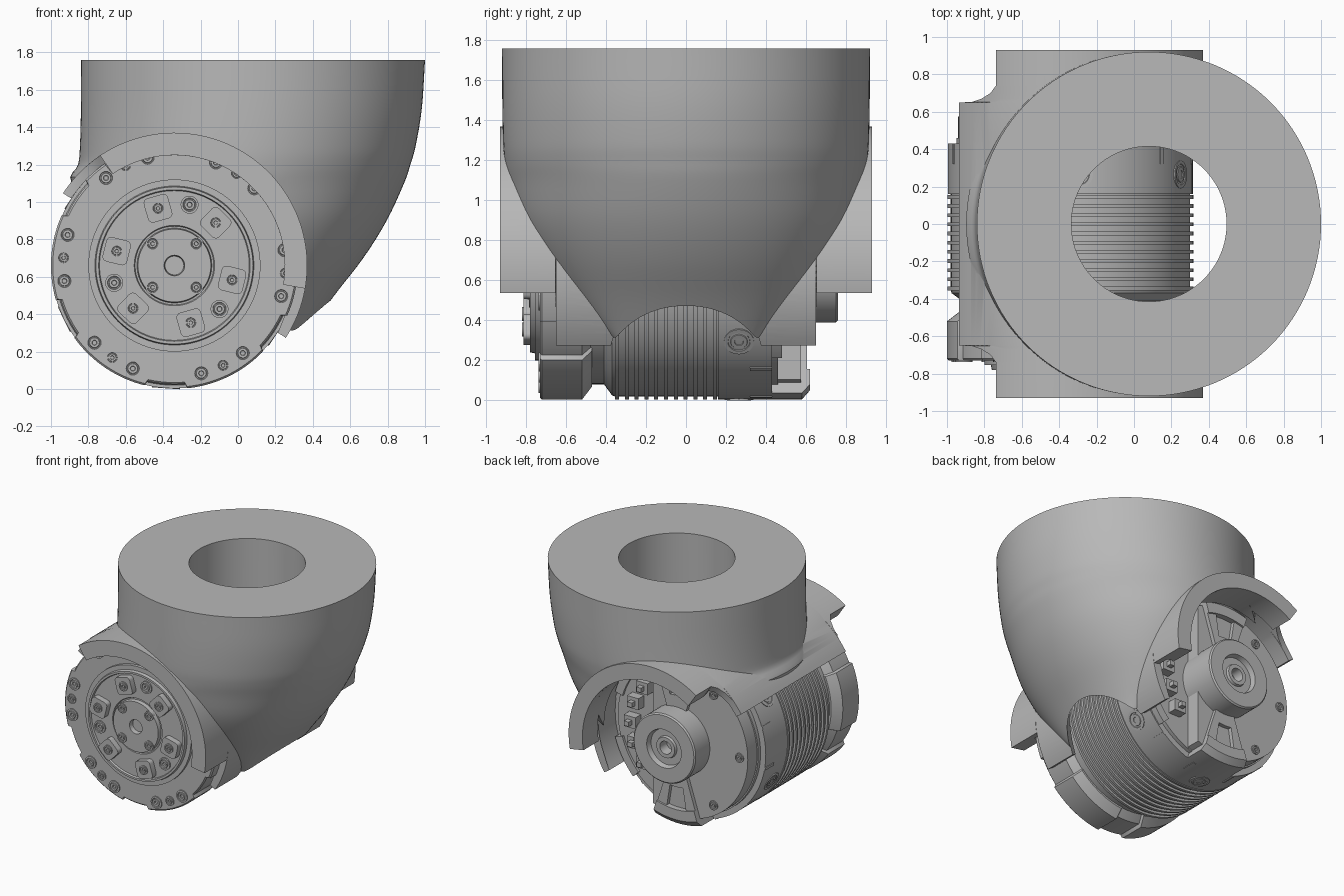
import bpy, bmesh
from math import sin, cos, pi, radians
from mathutils import Matrix, Vector

cube = bpy.data.objects.get("Cube")
if cube:
    bpy.data.objects.remove(cube)

AXIS = Matrix.Translation((-0.34, 0, 0.66))   # motor axis runs along y
TILT = 57                                     # direction the sleeve faces, degrees


def material(name, rgb):
    m = bpy.data.materials.new(name)
    m.use_nodes = True
    m.diffuse_color = (*rgb, 1)
    m.node_tree.nodes["Principled BSDF"].inputs["Base Color"].default_value = (*rgb, 1)
    return m


GREY = material("plain grey", (0.48, 0.48, 0.48))


def shade(mesh, angle=32):
    mesh.shade_smooth()
    mesh.set_sharp_from_angle(angle=radians(angle))


def loft(name, rings, matrix=AXIS):
    """Skin a list of equal-length point rings into a solid."""
    bm = bmesh.new()
    rows = [[bm.verts.new(p) for p in ring] for ring in rings]
    n = len(rows[0])
    for a, b in zip(rows, rows[1:]):
        for i in range(n):
            j = (i + 1) % n
            bm.faces.new((a[i], a[j], b[j], b[i]))
    bm.faces.new(rows[0])
    bm.faces.new(rows[-1])
    bmesh.ops.remove_doubles(bm, verts=bm.verts, dist=1e-5)
    bmesh.ops.recalc_face_normals(bm, faces=bm.faces)
    mesh = bpy.data.meshes.new(name)
    bm.to_mesh(mesh)
    bm.free()
    mesh.transform(matrix)
    mesh.materials.append(GREY)
    shade(mesh)
    obj = bpy.data.objects.new(name, mesh)
    bpy.context.collection.objects.link(obj)
    return obj


def polar(r, deg, y=0.0):
    return Vector((r * cos(radians(deg)), y, r * sin(radians(deg))))


def lathe(name, profile, matrix=AXIS, n=96):
    """Turn (radius, y) points about the y axis."""
    rings = [[polar(max(r, 1e-4), 360 * i / n, y) for i in range(n)] for r, y in profile]
    return loft(name, rings, matrix)


def prism(name, outline, y0, y1, matrix=AXIS):
    return loft(name, [[Vector((p.x, y, p.z)) for p in outline] for y in (y0, y1)], matrix)


def arc(r, a0, a1, n=24):
    return [polar(r, a0 + (a1 - a0) * i / n) for i in range(n + 1)]


def sector(name, r0, r1, a0, a1, y0, y1):
    return prism(name, arc(r0, a0, a1) + arc(r1, a1, a0), y0, y1)


def boolean(obj, cutter, mode):
    mod = obj.modifiers.new(mode, "BOOLEAN")
    mod.operation, mod.object, mod.solver = mode, cutter, "EXACT"
    dg = bpy.context.evaluated_depsgraph_get()
    mesh = bpy.data.meshes.new_from_object(obj.evaluated_get(dg))
    obj.modifiers.clear()
    obj.data = mesh
    bpy.data.objects.remove(cutter)


def spline(rows, steps=4):
    """Catmull-Rom through rows of numbers."""
    pts = [Vector(r) for r in rows]
    pts = [2 * pts[0] - pts[1]] + pts + [2 * pts[-1] - pts[-2]]
    out = []
    for a, b, c, d in zip(pts, pts[1:], pts[2:], pts[3:]):
        for k in range(steps):
            t = k / steps
            out.append(b + 0.5 * t * (c - a + t * (2 * a - 5 * b + 4 * c - d + t * (3 * (b - c) + d - a))))
    return out + [pts[-2]]


# Housing: stacked ellipses (z, left x, right x, half depth)
slices = [(1.76, -0.84, 1.0, 0.92), (1.5, -0.84, 0.983, 0.919), (1.3, -0.845, 0.95, 0.915),
          (1.2, -0.855, 0.922, 0.908), (1.1, -0.89, 0.888, 0.895), (0.9, -0.69, 0.795, 0.835),
          (0.7, -0.4, 0.67, 0.715), (0.5, -0.1, 0.515, 0.555), (0.3, 0.18, 0.37, 0.35)]
rings = []
for z, lo, hi, w in spline(slices):
    rings.append([Vector(((lo + hi) / 2 + (hi - lo) / 2 * cos(t), w * sin(t), z))
                  for t in (2 * pi * i / 128 for i in range(128))])
housing = loft("housing", rings, Matrix())
bore = [(0, -1.2), (0.59, -1.2), (0.59, -0.74), (0.665, -0.74),
        (0.665, 0.66), (0.59, 0.66), (0.59, 1.2), (0, 1.2)]
boolean(housing, lathe("bore_cutter", bore), "DIFFERENCE")

# Sleeve: half shell with shorter lips; rows are (y, right half angle, left half angle, inner radius)
near = [(0.65, 90, 90, 0.66), (0.652, 67, 81, 0.66), (0.67, 67, 75, 0.66), (0.7, 67, 70, 0.66),
        (0.735, 67, 67.5, 0.66), (0.74, 67, 67, 0.59), (0.93, 67, 67, 0.59)]
stations = [(-y, h, g, r) for y, h, g, r in reversed(near)] + near
sleeve = loft("sleeve", [[p + Vector((0, y, 0)) for p in
                          arc(0.71, TILT - h, TILT + g, 64) + arc(r, TILT + g, TILT - h, 64)]
                         for y, h, g, r in stations])
boolean(housing, sleeve, "UNION")
hole = lathe("hole_cutter", [(0, -3), (0.415, -3), (0.415, 3), (0, 3)],
             Matrix.Translation((0.08, 0, 0)) @ Matrix.Rotation(pi / 2, 4, "X"))
boolean(housing, hole, "DIFFERENCE")
shade(housing.data)

# Motor barrel with cooling fins, neck towards the front flange
barrel = [(0, -0.55), (0.58, -0.55), (0.58, -0.41), (0.635, -0.37)]
for i in range(11):
    y = -0.345 + i * 0.049
    barrel += [(0.64, y - 0.01), (0.657, y - 0.01), (0.657, y + 0.01), (0.64, y + 0.01)]
barrel += [(0.64, 0.16), (0.655, 0.16), (0.655, 0.43), (0.61, 0.43), (0.61, 0.46), (0, 0.46)]
lathe("motor_barrel", barrel)


# Front flange with six shallow rim notches
def rim(scale):
    return [polar((0.635 if abs((a / 2 - 26 + 30) % 60 - 30) < 9.5 else 0.66) * scale, a / 2)
            for a in range(0, 720, 2)]


loft("front_flange", [[p + Vector((0, y, 0)) for p in rim(s)]
                      for y, s in ((-0.73, 0.985), (-0.72, 1), (-0.52, 1), (-0.47, 0.9))])

# Output disc: stepped rings around a small centre hole
lathe("output_disc", [(0, -0.7), (0.46, -0.7), (0.46, -0.755), (0.425, -0.755), (0.42, -0.78),
                      (0.405, -0.78), (0.4, -0.765), (0.215, -0.765), (0.21, -0.755),
                      (0.2, -0.755), (0.195, -0.785), (0.055, -0.785), (0.05, -0.75), (0, -0.75)])


def screw(name, matrix, r, h=0.015):
    """Round head facing -y with a socket."""
    return lathe(name, [(0, 0.02), (r, 0.02), (r, -h), (r * 0.75, -h), (r * 0.7, -h * 0.3),
                        (r * 0.6, -h * 0.3), (r * 0.55, -h), (r * 0.3, -h), (r * 0.25, 0), (0, 0)], matrix, 20)


def at(r, deg, y):
    return AXIS @ Matrix.Translation(polar(r, deg, y))


for k in range(6):
    # Rim screws in groups of three
    for off, size in ((-12, 0.047), (0, 0.036), (12, 0.047)):
        screw("rim_screw", at(0.594, 56 + 60 * k + off, -0.73), size, 0.008)
    # Rounded square mounting pads
    ang = 46 + 60 * k
    outline = []
    for q in range(4):
        corner = polar(0.057, 45 + 90 * q)
        outline += [corner + polar(0.027, 90 * q + 22.5 * s) for s in range(5)]
    pad_at = at(0.318, ang, 0) @ Matrix.Rotation(-radians(ang), 4, "Y")
    prism("mounting_pad", outline, -0.75, -0.812, pad_at)
    screw("pad_screw", pad_at @ Matrix.Translation((0, -0.812, 0)), 0.036, 0.008)
    # Round ports around the barrel
    port_at = (AXIS @ Matrix.Rotation(-radians(26 + 60 * k), 4, "Y")
               @ Matrix.Translation((0.648, 0.265, 0)) @ Matrix.Rotation(pi / 2, 4, "Z"))
    screw("barrel_port", port_at, 0.075, 0.01)
    # Thin raised keys beside the ports
    for off in (-16, 16):
        c = 26 + 60 * k + off
        sector("barrel_key", 0.62, 0.66, c - 1, c + 1, 0.32, 0.43)
for k in range(3):
    screw("disc_screw", at(0.335, 76 + 120 * k, -0.765), 0.048, 0.01)
for k in range(4):
    screw("hub_screw", at(0.165, 45 + 90 * k, -0.785), 0.038, 0.008)

# Back end plate: disc with the connector side cut away
prism("end_plate", arc(0.6, 68, 292, 64), 0.43, 0.575)
for a in (125, 180, 235):
    screw("plate_screw", at(0.53, a, 0.575) @ Matrix.Rotation(pi, 4, "Z"), 0.036, 0.01)

# Windowed arms above and below the hub, with chamfered ends on the rim
for mid in (90, 270):
    for s in (-1, 1):
        sector("arm_side", 0.2, 0.6, mid + s * 18, mid + s * 9, 0.45, 0.605)
    sector("arm_root", 0.2, 0.36, mid - 12, mid + 12, 0.45, 0.605)
    loft("arm_end", [[p + Vector((0, y, 0)) for p in
                      arc(r, mid - 18, mid + 18) + arc(0.53, mid + 18, mid - 18)]
                     for y, r in ((0.43, 0.655), (0.58, 0.655), (0.62, 0.61))])
for mid in (-30, 30):
    sector("rim_tab", 0.58, 0.645, mid - 14, mid + 14, 0.42, 0.48)

# Bearing hub with stepped recess
lathe("rear_hub", [(0, 0.43), (0.27, 0.43), (0.27, 0.75), (0.26, 0.76), (0.15, 0.76), (0.14, 0.72),
                   (0.085, 0.72), (0.08, 0.74), (0.05, 0.74), (0.045, 0.66), (0, 0.66)])

# Connectors on the open side
box = [Vector((sx * 0.05, 0, sz * 0.045)) for sx, sz in ((-1, -1), (1, -1), (1, 1), (-1, 1))]
for a in (-40, -20, 0, 20, 40):
    prism("connector", box, 0.43, 0.53, at(0.46, a, 0))
    prism("connector_pin", [p * 0.4 for p in box], 0.5, 0.57, at(0.46, a, 0))
